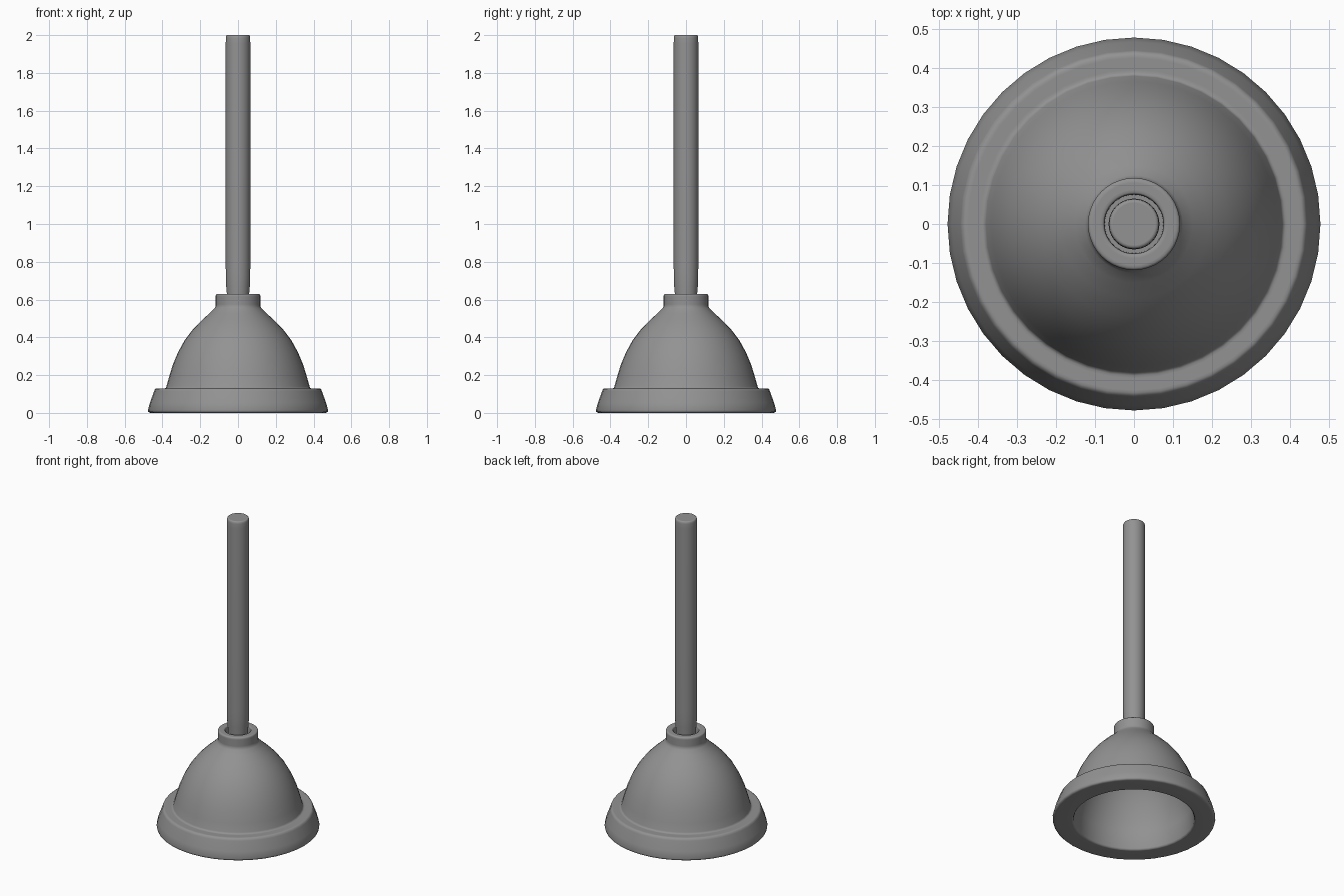
import bpy, bmesh, math

SEGMENTS = 40
grey = bpy.data.materials.new("dark_grey")
grey.diffuse_color = (0.29, 0.29, 0.29, 1)


def lathe(name, profile):
    """Revolve (radius, z) points around z; radius 0 becomes a pole."""
    bm = bmesh.new()
    rings = []
    for r, z in profile:
        if r == 0:
            rings.append([bm.verts.new((0, 0, z))] * SEGMENTS)
        else:
            rings.append([bm.verts.new((r * math.cos(a), r * math.sin(a), z))
                          for a in (math.tau * i / SEGMENTS for i in range(SEGMENTS))])
    for low, high in zip(rings, rings[1:]):
        for i in range(SEGMENTS):
            j = (i + 1) % SEGMENTS
            corners = list(dict.fromkeys((low[i], low[j], high[j], high[i])))
            bm.faces.new(corners)
    bmesh.ops.recalc_face_normals(bm, faces=bm.faces)
    mesh = bpy.data.meshes.new(name)
    bm.to_mesh(mesh)
    bm.free()
    mesh.materials.append(grey)
    obj = bpy.data.objects.new(name, mesh)
    bpy.context.collection.objects.link(obj)
    bpy.context.view_layer.objects.active = obj
    obj.select_set(True)
    bpy.ops.object.shade_smooth_by_angle(angle=math.radians(65))
    obj.select_set(False)
    return obj


# Hollow rubber cup: inner dome, flared rim, outer dome, collar with socket
inner = [(0, 0.53), (0.07, 0.525), (0.13, 0.50), (0.19, 0.448), (0.25, 0.375),
         (0.30, 0.28), (0.33, 0.19), (0.345, 0.12), (0.352, 0.01), (0.358, 0)]
rim = [(0.366, 0), (0.46, 0), (0.468, 0.001), (0.475, 0.005), (0.477, 0.014),
       (0.466, 0.055), (0.444, 0.115), (0.440, 0.126), (0.432, 0.13),
       (0.425, 0.13), (0.395, 0.13), (0.388, 0.13), (0.382, 0.133), (0.379, 0.14)]
dome = [(0.365, 0.19), (0.345, 0.255), (0.318, 0.32), (0.282, 0.385),
        (0.238, 0.443), (0.19, 0.492), (0.15, 0.528), (0.125, 0.553), (0.118, 0.564)]
collar = [(0.118, 0.575), (0.118, 0.615), (0.118, 0.622), (0.116, 0.627), (0.112, 0.63),
          (0.105, 0.63), (0.088, 0.63), (0.081, 0.63), (0.077, 0.627), (0.076, 0.622),
          (0.075, 0.57), (0, 0.57)]
lathe("rubber_cup", inner + rim + dome + collar)

# Handle, tapered slightly where it enters the socket
lathe("handle", [(0, 0.57), (0.057, 0.57), (0.059, 0.63), (0.0625, 0.67),
                 (0.0645, 0.72), (0.065, 0.78), (0.065, 1.955), (0.0645, 1.985),
                 (0.063, 1.995), (0.059, 2.0), (0.054, 2.0), (0, 2.0)])
